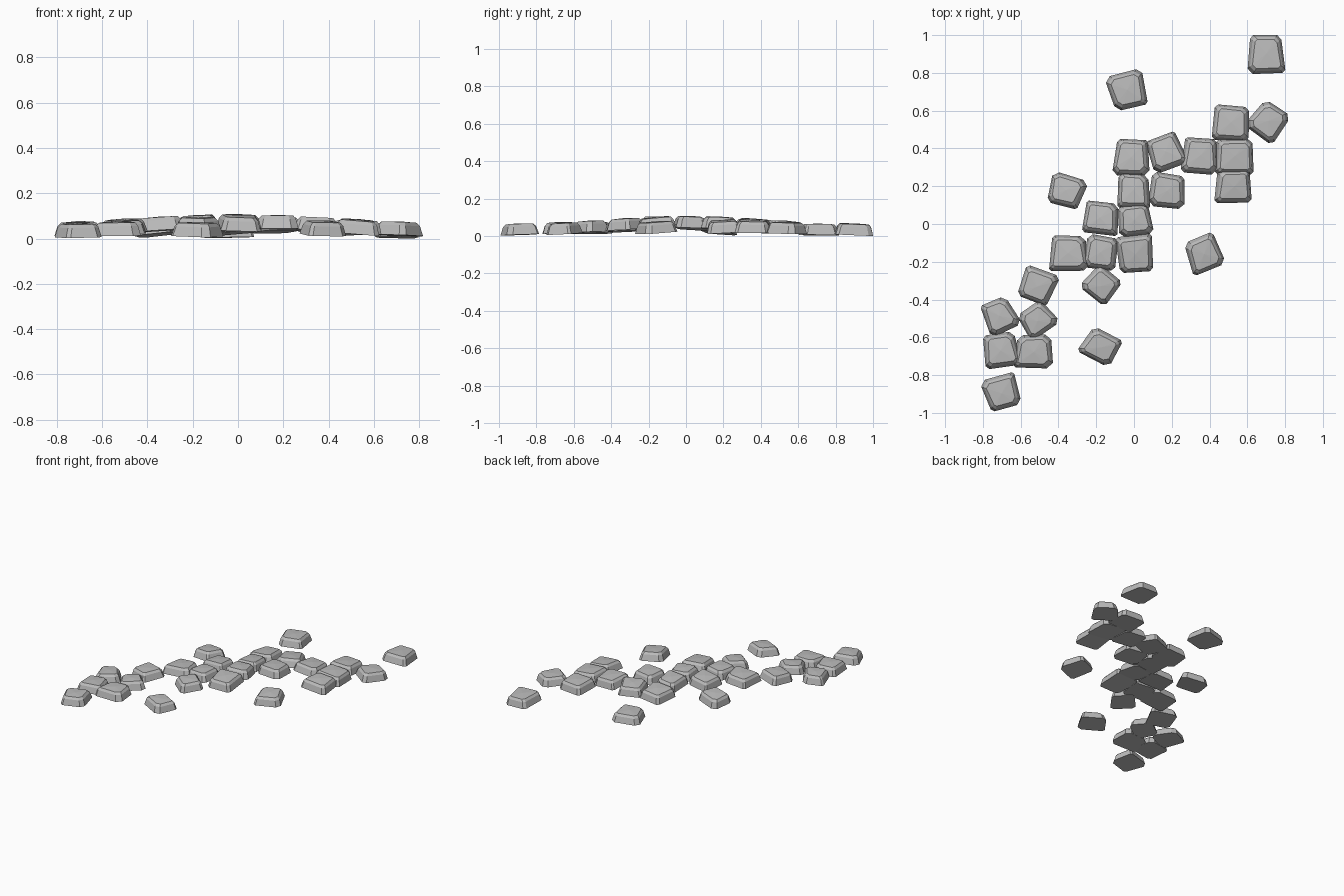
import bpy, bmesh, math, random
from mathutils import Vector, Matrix

random.seed(4)
cube = bpy.data.objects.get("Cube")
if cube:
    bpy.data.objects.remove(cube, do_unlink=True)

# One plain grey stone colour
grey = (0.5, 0.5, 0.5, 1.0)
stone_grey = bpy.data.materials.new("stone_grey")
stone_grey.use_nodes = True
stone_grey.diffuse_color = grey
shader = stone_grey.node_tree.nodes["Principled BSDF"]
shader.inputs["Base Color"].default_value = grey
shader.inputs["Roughness"].default_value = 0.9

# Stones: centre x, centre y, turn in degrees, width, depth
STONES = [
    (.7, .9, 2, .18, .19), (-.035, .71, 195, .175, .19),
    (.71, .545, -36, .165, .17), (.515, .535, -3, .18, .18),
    (.17, .38, 20, .17, .17), (-.01, .35, -2, .18, .18),
    (.35, .36, -4, .175, .19), (.53, .36, 0, .19, .18),
    (.525, .2, 2, .18, .175), (0, .175, 0, .165, .175),
    (.175, .175, -6, .175, .175), (-.355, .175, 162, .18, .16),
    (-.175, .03, -5, .18, .16), (0, .02, 8, .165, .165),
    (-.345, -.155, 0, .19, .18), (-.175, -.15, -8, .16, .17),
    (.005, -.155, 184, .18, .185), (.37, -.155, 20, .17, .175),
    (-.175, -.325, -40, .16, .155), (-.51, -.33, 160, .175, .165),
    (-.71, -.485, 27, .16, .17), (-.51, -.51, 35, .165, .155),
    (-.705, -.67, 10, .18, .17), (-.53, -.675, -2, .185, .17),
    (-.175, -.65, -30, .17, .155), (-.7, -.895, 196, .175, .17),
]


def ground(x, y):
    """Low ridge running diagonally under the path."""
    along, across = .75 * x + .66 * y, .75 * y - .66 * x
    return .017 + .045 * math.exp(-(along / .8) ** 2 - (across / .36) ** 2)


def ground_tilt(x, y):
    """Rotation that lays a stone on the slope, with a little wobble."""
    e = .02
    dx = (ground(x + e, y) - ground(x - e, y)) / (2 * e)
    dy = (ground(x, y + e) - ground(x, y - e)) / (2 * e)
    dx += random.uniform(-.03, .03)
    dy += random.uniform(-.03, .03)
    up = Vector((-dx, -dy, 1))
    return Vector((0, 0, 1)).rotation_difference(up).to_matrix().to_4x4()


def ring(bm, corners, inset, z, cuts):
    """Four-sided outline with clipped corners at one height."""
    pts = [c - Vector((math.copysign(inset, c.x), math.copysign(inset, c.y)))
           for c in corners]
    verts = []
    for i, p in enumerate(pts):
        for q in (pts[i - 1], pts[(i + 1) % 4]):
            edge = p.lerp(q, cuts[i])
            verts.append(bm.verts.new((edge.x, edge.y, z)))
    return verts


def make_stone(name, x, y, turn, width, depth):
    bm = bmesh.new()
    # Slightly tapered block with uneven corners
    corners = []
    for sx, sy in ((-1, -1), (1, -1), (1, 1), (-1, 1)):
        half = width / 2 * (1 - .08 * sy)
        corners.append(Vector((sx * half + random.uniform(-.006, .006),
                               sy * depth / 2 + random.uniform(-.006, .006))) * 1.04)
    cuts = [random.uniform(.06, .17) for _ in corners]
    # Base, shoulder and top outlines
    rings = [ring(bm, corners, inset, z, cuts)
             for inset, z in ((0, 0), (.012, .043), (.025, .058))]
    for low, high in zip(rings, rings[1:]):
        for i in range(8):
            j = (i + 1) % 8
            bm.faces.new((low[i], low[j], high[j], high[i]))
    bm.faces.new(rings[0][::-1])
    # Very shallow crown on the top
    crown = bm.verts.new((0, 0, .062))
    for i in range(8):
        bm.faces.new((rings[2][i], rings[2][(i + 1) % 8], crown))
    bmesh.ops.recalc_face_normals(bm, faces=bm.faces)

    place = Matrix.Translation((x, y, ground(x, y))) @ ground_tilt(x, y)
    place = place @ Matrix.Rotation(math.radians(turn), 4, 'Z')
    bm.transform(place)
    mesh = bpy.data.meshes.new(name)
    bm.to_mesh(mesh)
    bm.free()
    mesh.materials.append(stone_grey)
    stone = bpy.data.objects.new(name, mesh)
    bpy.context.collection.objects.link(stone)
    return stone


stones = [make_stone(f"paving_stone_{n:02d}", *row)
          for n, row in enumerate(STONES, 1)]

# Rest the lowest stone on the ground plane
lowest = min(v.co.z for s in stones for v in s.data.vertices)
for s in stones:
    s.data.transform(Matrix.Translation((0, 0, -lowest)))
